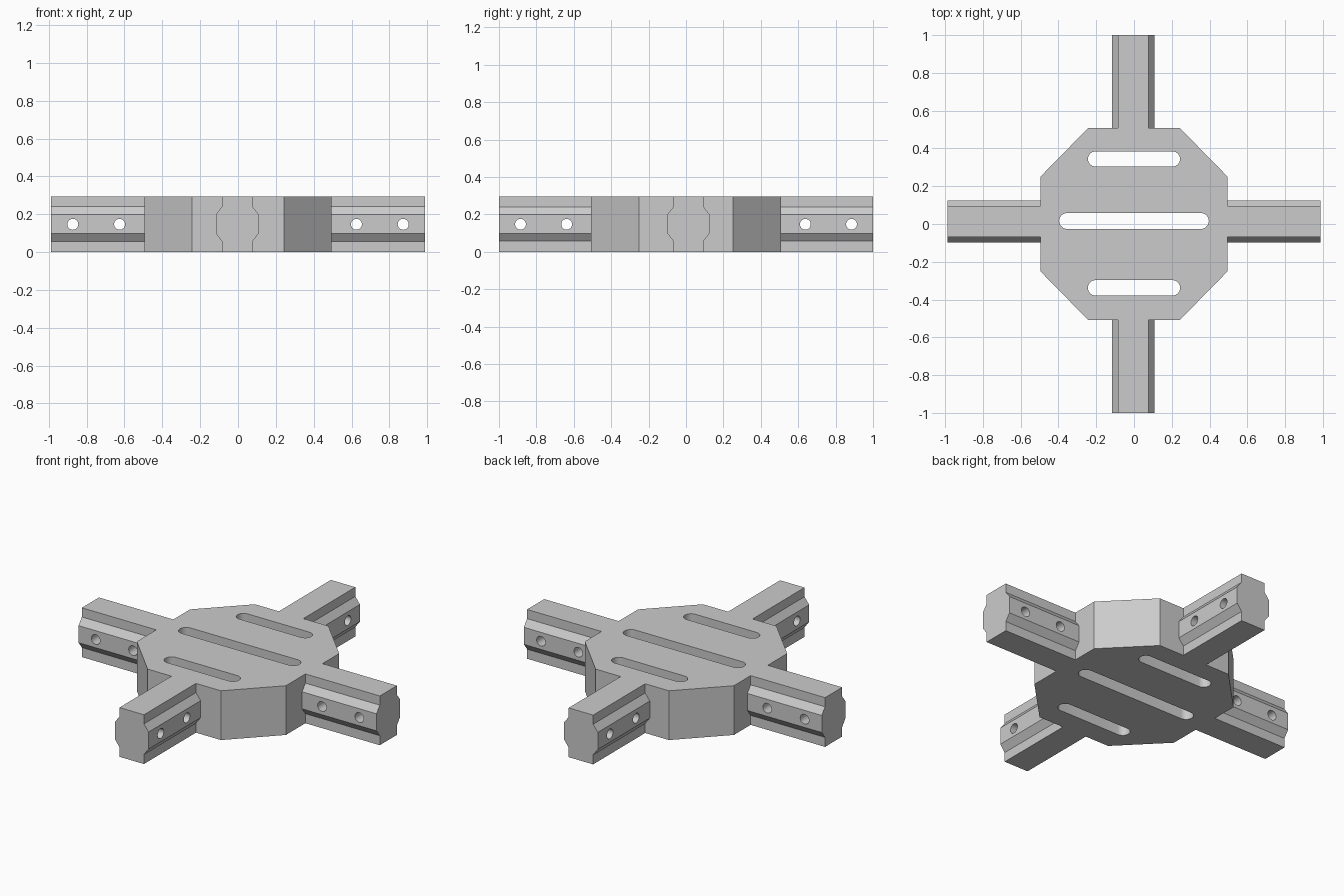
import bpy, bmesh, math
from mathutils import Matrix, Vector

cube = bpy.data.objects.get("Cube")
if cube:
    bpy.data.objects.remove(cube, do_unlink=True)

HEIGHT = 0.295

grey = bpy.data.materials.new("plain_grey")
grey.use_nodes = True
grey.diffuse_color = (0.6, 0.6, 0.6, 1)
grey.node_tree.nodes["Principled BSDF"].inputs["Base Color"].default_value = (0.6, 0.6, 0.6, 1)


def prism(name, outline, low, high, axes=((1, 0, 0), (0, 1, 0), (0, 0, 1))):
    """Extrude a 2D outline from low to high; axes give the world directions."""
    bm = bmesh.new()
    u, v, w = (Vector(a) for a in axes)
    face = bm.faces.new([bm.verts.new(u * a + v * b + w * low) for a, b in outline])
    grown = bmesh.ops.extrude_face_region(bm, geom=[face])["geom"]
    bmesh.ops.translate(bm, vec=w * (high - low),
                        verts=[g for g in grown if isinstance(g, bmesh.types.BMVert)])
    bmesh.ops.recalc_face_normals(bm, faces=bm.faces)
    mesh = bpy.data.meshes.new(name)
    bm.to_mesh(mesh)
    bm.free()
    mesh.materials.append(grey)
    obj = bpy.data.objects.new(name, mesh)
    bpy.context.collection.objects.link(obj)
    return obj


def combine(target, tool, operation):
    """Apply a boolean and discard the tool."""
    mod = target.modifiers.new("combine", "BOOLEAN")
    mod.operation, mod.object, mod.solver = operation, tool, "EXACT"
    bpy.ops.object.select_all(action="DESELECT")
    bpy.context.view_layer.objects.active = target
    target.select_set(True)
    bpy.ops.object.modifier_apply(modifier=mod.name)
    bpy.data.objects.remove(tool, do_unlink=True)


def pill(x0, x1, y0, y1, steps=14):
    """Outline of a round-ended slot; a circle when its box is square."""
    r, y = (y1 - y0) / 2, (y0 + y1) / 2
    points = []
    for cx, start in ((x1 - r, -90), (x0 + r, 90)):
        for i in range(steps + 1):
            a = math.radians(start + 180 * i / steps)
            points.append((cx + r * math.cos(a), y + r * math.sin(a)))
    return points


# Octagonal hub
hx, hy, cx, cy = 0.494, 0.508, 0.243, 0.252
hub = [(cx, -hy), (hx, -cy), (hx, cy), (cx, hy),
       (-cx, hy), (-hx, cy), (-hx, -cy), (-cx, -hy)]
bracket = prism("cross_bracket", hub, 0, HEIGHT)

# Two crossing bars with bulging sides
side = [(0.081, 0), (0.081, 0.057), (0.112, 0.098),
        (0.112, 0.2), (0.081, 0.24), (0.081, HEIGHT)]
profile = side + [(-a, b) for a, b in reversed(side)]
X, Y, Z = (1, 0, 0), (0, 1, 0), (0, 0, 1)
for along, across, length, shift in ((X, Y, 0.987, 0.013), (Y, X, 1.0, -0.004)):
    outline = [(a + shift, b) for a, b in profile]
    combine(bracket, prism("bar", outline, -length, length, (across, Z, along)), "UNION")

# Three slots through the hub
for half, y0, y1 in ((0.244, 0.304, 0.384), (0.396, -0.026, 0.058), (0.244, -0.379, -0.297)):
    combine(bracket, prism("slot_cutter", pill(-half, half, y0, y1), -0.1, 0.5), "DIFFERENCE")

# Two bolt holes through every arm
r, hz = 0.029, 0.147
for along, across, places in ((X, Y, (0.626, 0.873)), (Y, X, (0.638, 0.885))):
    for place in places:
        for c in (place, -place):
            ring = [(c + r * math.cos(i * math.tau / 24), hz + r * math.sin(i * math.tau / 24))
                    for i in range(24)]
            combine(bracket, prism("hole_cutter", ring, -0.3, 0.3, (along, Z, across)), "DIFFERENCE")

bpy.ops.object.shade_smooth_by_angle(angle=math.radians(25))
